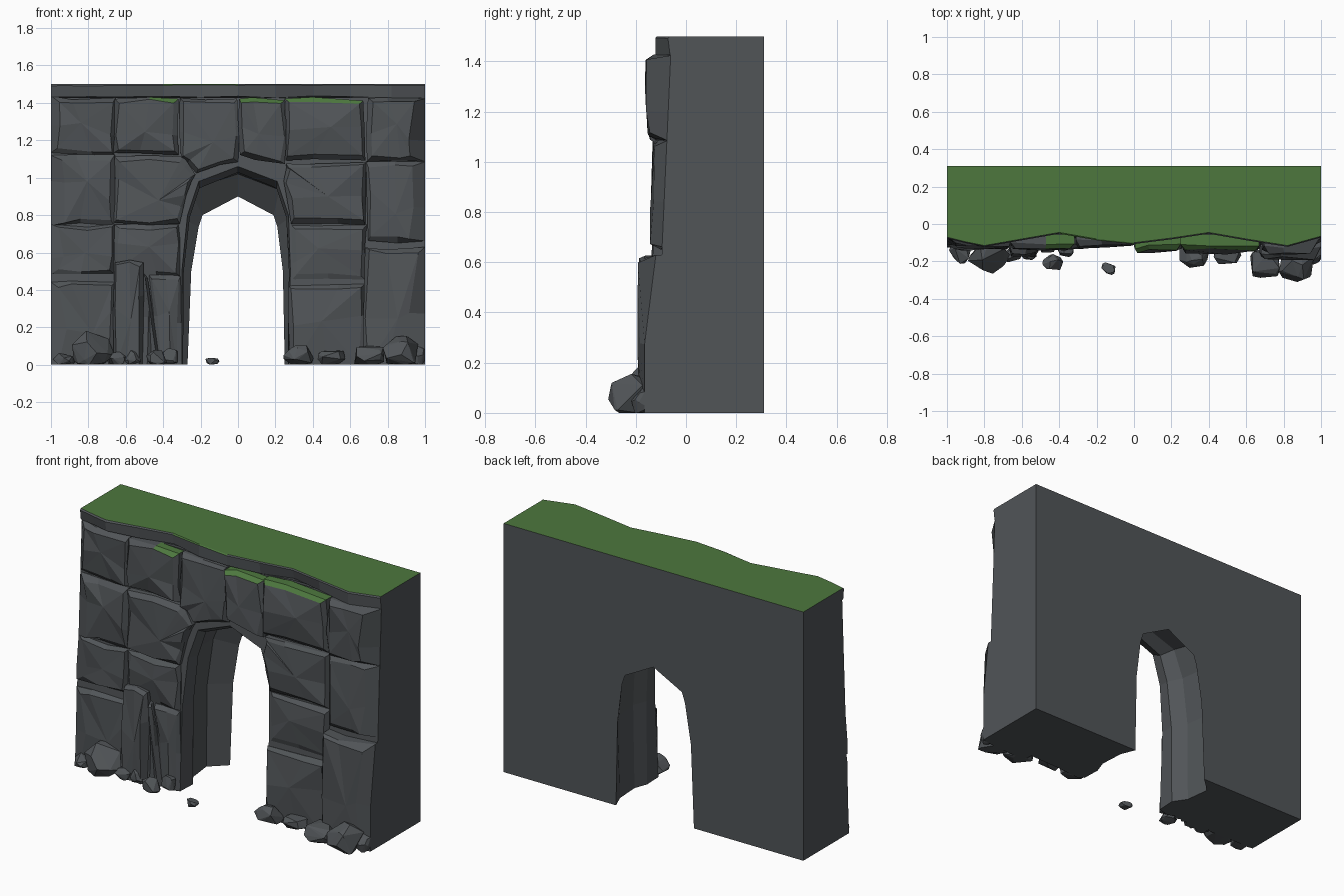
import bpy, bmesh, random
from mathutils import Vector

if "Cube" in bpy.data.objects:
    bpy.data.objects.remove(bpy.data.objects["Cube"])

random.seed(11)


def material(name, rgb):
    m = bpy.data.materials.new(name)
    m.diffuse_color = (*rgb, 1)
    m.use_nodes = True
    m.node_tree.nodes["Principled BSDF"].inputs["Base Color"].default_value = m.diffuse_color
    return m


STONE = material("dark grey stone", (0.082, 0.090, 0.097))
MOSS = material("moss green", (0.074, 0.185, 0.048))


def jit(a):
    return random.uniform(-a, a)


def wall_y(z):
    return -.125 + .045 * z


def finish(bm, name, mossy=None, recalc=True):
    """Make an object; faces that satisfy the mossy rule turn green."""
    if recalc:
        bmesh.ops.recalc_face_normals(bm, faces=bm.faces)
    bm.normal_update()
    if mossy:
        for f in bm.faces:
            f.material_index = int(mossy(f.calc_center_median(), f.normal))
    me = bpy.data.meshes.new(name)
    bm.to_mesh(me)
    bm.free()
    me.materials.append(STONE)
    me.materials.append(MOSS)
    ob = bpy.data.objects.new(name, me)
    bpy.context.collection.objects.link(ob)
    return ob


def loft(bm, rings):
    """Bridge closed rings of points; returns the rings of vertices."""
    vs = [[bm.verts.new(p) for p in r] for r in rings]
    n = len(vs[0])
    for a, b in zip(vs, vs[1:]):
        for i in range(n):
            j = (i + 1) % n
            bm.faces.new((a[i], a[j], b[j], b[i]))
    return vs


# Wall body: front stone arch, a wider hollow behind it, narrow rear opening
front_arch = [(.27, 0), (.28, .5), (.27, .8), (.21, .98), (0, 1.06),
              (-.21, .98), (-.27, .8), (-.30, .5), (-.30, 0)]
back_arch = [(.25, 0), (.24, .5), (.21, .74), (.19, .80), (0, .90),
             (-.19, .80), (-.21, .74), (-.25, .5), (-.27, 0)]
frame = [(-1, 0), (-1, 1.43), (1, 1.43), (1, 0)]
rings = []
# station: y, blend to rear arch, widening left / right, height factor
for y, t, sl, sr, sz in ((None, 0, 1, 1, 1), (-.01, .2, 1, 1, 1), (.07, .1, 1.17, 1.1, 1),
                         (.22, .25, 1.25, 1.08, 1), (.31, 1, 1, 1, 1)):
    arch = []
    for a, b in zip(front_arch, back_arch):
        x = a[0] + (b[0] - a[0]) * t
        arch.append((x * (sl if x < 0 else sr), (a[1] + (b[1] - a[1]) * t) * sz))
    rings.append([(x, wall_y(z) if y is None else y, z) for x, z in frame + arch])
bm = bmesh.new()
vs = loft(bm, rings)
bm.faces.new(vs[0])
bm.faces.new(vs[-1])
bmesh.ops.recalc_face_normals(bm, faces=bm.faces)
bmesh.ops.delete(bm, geom=[f for f in bm.faces if f.calc_center_median().z > 1.42],
                 context='FACES_ONLY')
bmesh.ops.triangulate(bm, faces=[f for f in bm.faces if len(f.verts) > 4])
finish(bm, "wall_body", recalc=False)

# Overhanging ledge with a mossy top
edge = [(-1, -.075), (-.9, -.10), (-.8, -.12), (-.6, -.085), (-.4, -.05), (-.2, -.085),
        (0, -.105), (.2, -.08), (.4, -.05), (.6, -.085), (.82, -.12), (1, -.07)]
bm = bmesh.new()
under = [(x, -.045, 1.43) for x, y in edge]
low = [(x, y + .006 + jit(.01), 1.432 + jit(.006)) for x, y in edge]
mid = [(x, y - .002, 1.494 + jit(.004)) for x, y in edge]
top = [(x, y + .005, 1.5) for x, y in edge]
for r, z in ((under, 1.43), (low, 1.432), (mid, 1.494), (top, 1.5)):
    r += [(1, .31, z), (-1, .31, z)]
vs = loft(bm, [under, low, mid, top])
bm.faces.new(vs[-1])
finish(bm, "mossy_ledge", lambda c, n: n.z > .8 and c.z > 1.49)


def moss_patch(c, n):
    return c.z > 1.37 and n.z > .4 and (-.52 < c.x < -.33 or 0 < c.x < .68)


def side_y(x, z):
    """Front line of the wall where the stones meet its flat ends."""
    if z > .645:
        return -.06
    if x > 0:
        return -.165 if z < .58 else -.12
    return -.11


def stone(name, poly, y):
    """Rough faceted stone with outline poly (x, z) and front depth y."""
    pts = []
    for i, p in enumerate(poly):
        q = poly[(i + 1) % len(poly)]
        pts.append(Vector((p[0] + jit(.006), p[1] + jit(.009))))
        s = random.uniform(.3, .7)
        pts.append(Vector((p[0] * (1 - s) + q[0] * s + jit(.008),
                           p[1] * (1 - s) + q[1] * s + jit(.012))))
    for p in pts:
        if abs(p.x) > .975:
            p.x = 1 if p.x > 0 else -1
        if p.y < .03:
            p.y = 0
    xs, zs = [p.x for p in pts], [p.y for p in pts]
    cx, cz = (min(xs) + max(xs)) / 2, (min(zs) + max(zs)) / 2
    hx, hz = (max(xs) - min(xs)) / 2, (max(zs) - min(zs)) / 2
    base, shoulder, face = [], [], []
    for p in pts:
        end = abs(p.x) == 1
        b = wall_y(p.y) + .004
        base.append((p.x, b, p.y))
        sy = side_y(p.x, p.y) if end else y + .035 + jit(.014)
        shoulder.append((p.x, min(sy, b - .003), p.y))
        ix = random.uniform(.03, .09) if end else random.uniform(.008, .03)
        iz = 0 if p.y == 0 else random.uniform(.01, .035)
        face.append((cx + (p.x - cx) * (1 - ix / hx), y + .01 + jit(.014),
                     cz + (p.y - cz) * (1 - iz / hz)))
    bm = bmesh.new()
    vs = loft(bm, [base, shoulder, face])
    # broken front surface fanned around an off-centre high point
    c = bm.verts.new((cx + jit(.3) * hx, y + jit(.008), cz + jit(.3) * hz))
    n = len(pts)
    for i in range(n):
        bm.faces.new((vs[2][i], vs[2][(i + 1) % n], c))
    finish(bm, name, moss_patch)


# Squared stones of the front face: x0, x1, z0, z1, depth
blocks = [
    (-1, -.66, 1.125, 1.43, -.12), (-.66, -.315, 1.125, 1.42, -.135),
    (.255, .675, 1.09, 1.42, -.155), (.69, 1, 1.09, 1.43, -.16),
    (-1, -.66, .75, 1.12, -.13), (.69, 1, .655, 1.08, -.145),
    (-1, -.665, .485, .745, -.13), (-.66, -.315, .48, .745, -.13),
    (.285, .685, .46, .745, -.13), (-1, -.66, 0, .44, -.14),
    (.275, .675, 0, .43, -.15), (.675, 1, 0, .625, -.19),
    (-.665, -.51, 0, .55, -.175)]
for x0, x1, z0, z1, y in blocks:
    stone("face_stone", [(x0, z0), (x1, z0), (x1, z1), (x0, z1)], y)

# Stones shaped around the arch
stone("left_arch_stone", [(-.66, .755), (-.31, .745), (-.28, .9), (-.23, 1.01), (-.30, 1.11), (-.66, 1.115)], -.135)
stone("right_arch_stone", [(.285, .755), (.685, .75), (.685, 1.08), (.26, 1.07), (.24, .99)], -.135)
stone("left_lintel", [(-.305, 1.11), (-.22, 1.03), (0, 1.08), (0, 1.43), (-.31, 1.42)], -.13)
stone("right_lintel", [(.005, 1.12), (.25, 1.07), (.25, 1.42), (.005, 1.42)], -.155)
stone("left_jamb_stone", [(-.42, 0), (-.30, 0), (-.31, .47), (-.48, .48)], -.14)
stone("left_wedge_stone", [(-.51, 0), (-.42, 0), (-.49, .48), (-.51, .48)], -.155)

# Fallen rubble: x, y, radius, height
rubble = [(-.93, -.155, .068, .07), (-.78, -.16, .12, .19), (-.56, -.15, .055, .09),
          (-.43, -.21, .06, .08), (-.65, -.16, .055, .07), (-.36, -.14, .05, .10),
          (-.14, -.24, .043, .042), (.33, -.16, .09, .11), (.50, -.17, .075, .10),
          (.69, -.21, .105, .12), (.88, -.215, .12, .16), (.95, -.17, .06, .11)]
for x, y, r, h in rubble:
    bm = bmesh.new()
    for i in range(22):
        d = Vector((jit(1), jit(1), jit(1))).normalized() * random.uniform(.9, 1.08)
        bm.verts.new((max(-1, min(1, x + d.x * r)), max(-.31, y + d.y * r * .85),
                      max(0, h * (.42 + .58 * d.z))))
    bmesh.ops.convex_hull(bm, input=bm.verts)
    bmesh.ops.delete(bm, geom=[v for v in bm.verts if not v.link_faces], context='VERTS')
    finish(bm, "rubble_rock")
